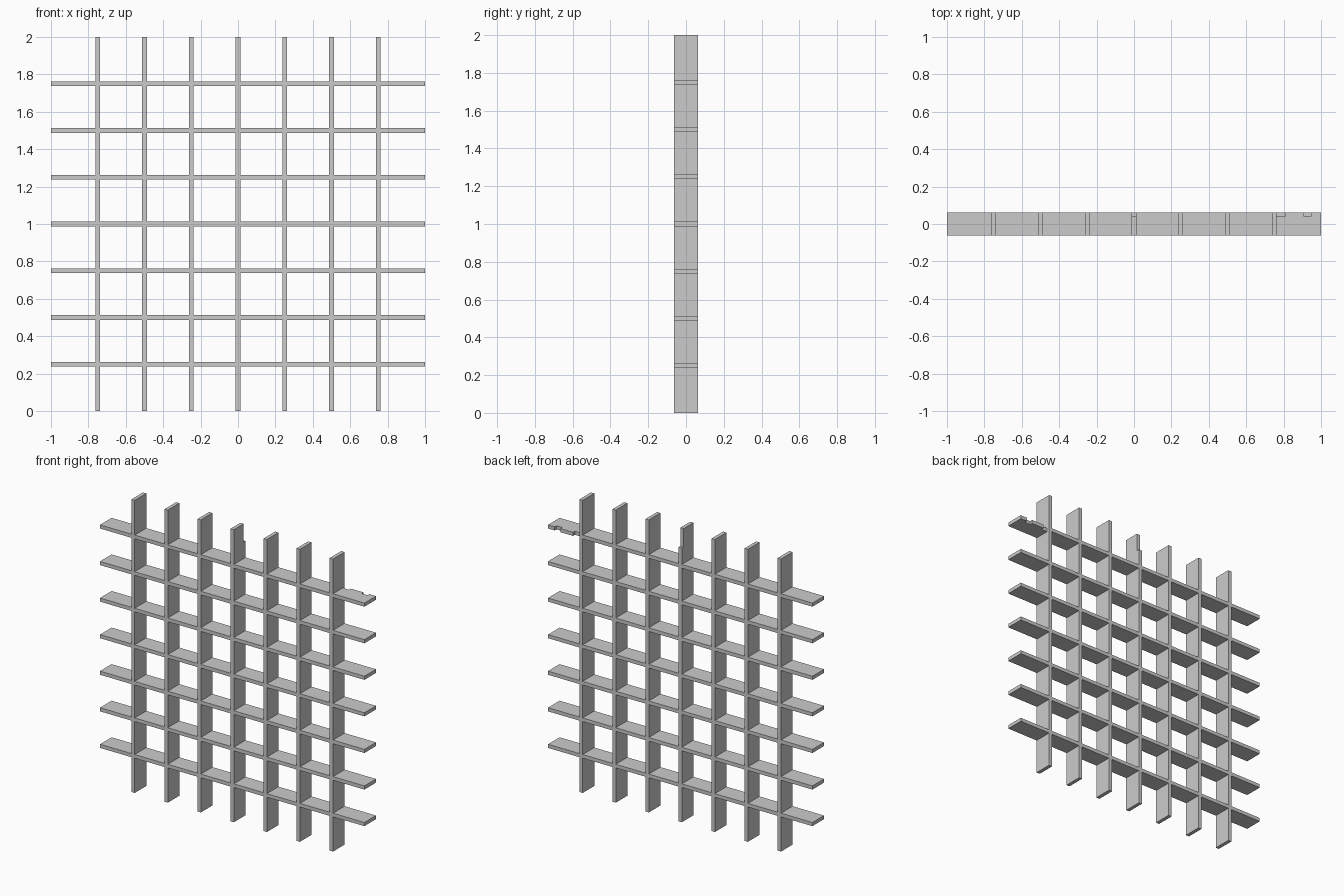
import bpy, bmesh
from mathutils import Matrix

THICK, DEPTH, PITCH = 0.025, 0.125, 0.25
CHIP = 0.02  # depth of the nicks in the back edge

cube = bpy.data.objects.get("Cube")
if cube:
    bpy.data.objects.remove(cube, do_unlink=True)

grey = bpy.data.materials.new("plain grey")
grey.use_nodes = True
colour = (0.6, 0.6, 0.6, 1)
grey.diffuse_color = colour
grey.node_tree.nodes["Principled BSDF"].inputs["Base Color"].default_value = colour


def add_board(bm, start, end, nicks=()):
    """Extrude a board running along x, with nicks cut in its back edge."""
    back, front = DEPTH / 2, -DEPTH / 2
    outline = [(start, front), (end, front)]
    edge = [(start, back)]
    for a, b in nicks:
        edge += [(a, back), (a, back - CHIP), (b, back - CHIP), (b, back)]
    edge.append((end, back))
    # drop doubled corners where a nick reaches the board end
    edge = [p for p in edge if edge.count(p) == 1]
    outline += reversed(edge)
    face = bm.faces.new([bm.verts.new((x, y, -THICK / 2)) for x, y in outline])
    top = bmesh.ops.extrude_face_region(bm, geom=[face])["geom"]
    verts = [g for g in top if isinstance(g, bmesh.types.BMVert)]
    bmesh.ops.translate(bm, verts=verts, vec=(0, 0, THICK))


def finish(bm, name, matrix):
    bmesh.ops.recalc_face_normals(bm, faces=bm.faces)
    bm.transform(matrix)
    mesh = bpy.data.meshes.new(name)
    bm.to_mesh(mesh)
    bm.free()
    mesh.materials.append(grey)
    bpy.context.collection.objects.link(bpy.data.objects.new(name, mesh))


# Horizontal slats, the top one nicked near its left end
for i in range(1, 8):
    bm = bmesh.new()
    nicks = [(0.7625, 0.81), (0.905, 0.95)] if i == 7 else ()
    add_board(bm, -1, 1, nicks)
    finish(bm, f"horizontal_slat_{i}", Matrix.Translation((0, 0, i * PITCH)))

# Upright slats, fitted between the horizontal ones; the middle one is nicked at its top
upright = Matrix(((0, 0, 1, 0), (0, 1, 0, 0), (1, 0, 0, 0), (0, 0, 0, 1)))
for i in range(-3, 4):
    bm = bmesh.new()
    for j in range(8):
        low = j * PITCH + (THICK / 2 if j > 0 else 0)
        high = (j + 1) * PITCH - (THICK / 2 if j < 7 else 0)
        add_board(bm, low, high, [(1.875, high)] if i == 0 and j == 7 else ())
    bmesh.ops.recalc_face_normals(bm, faces=bm.faces)
    bm.transform(upright)
    finish(bm, f"upright_slat_{i + 4}", Matrix.Translation((i * PITCH, 0, 0)))
